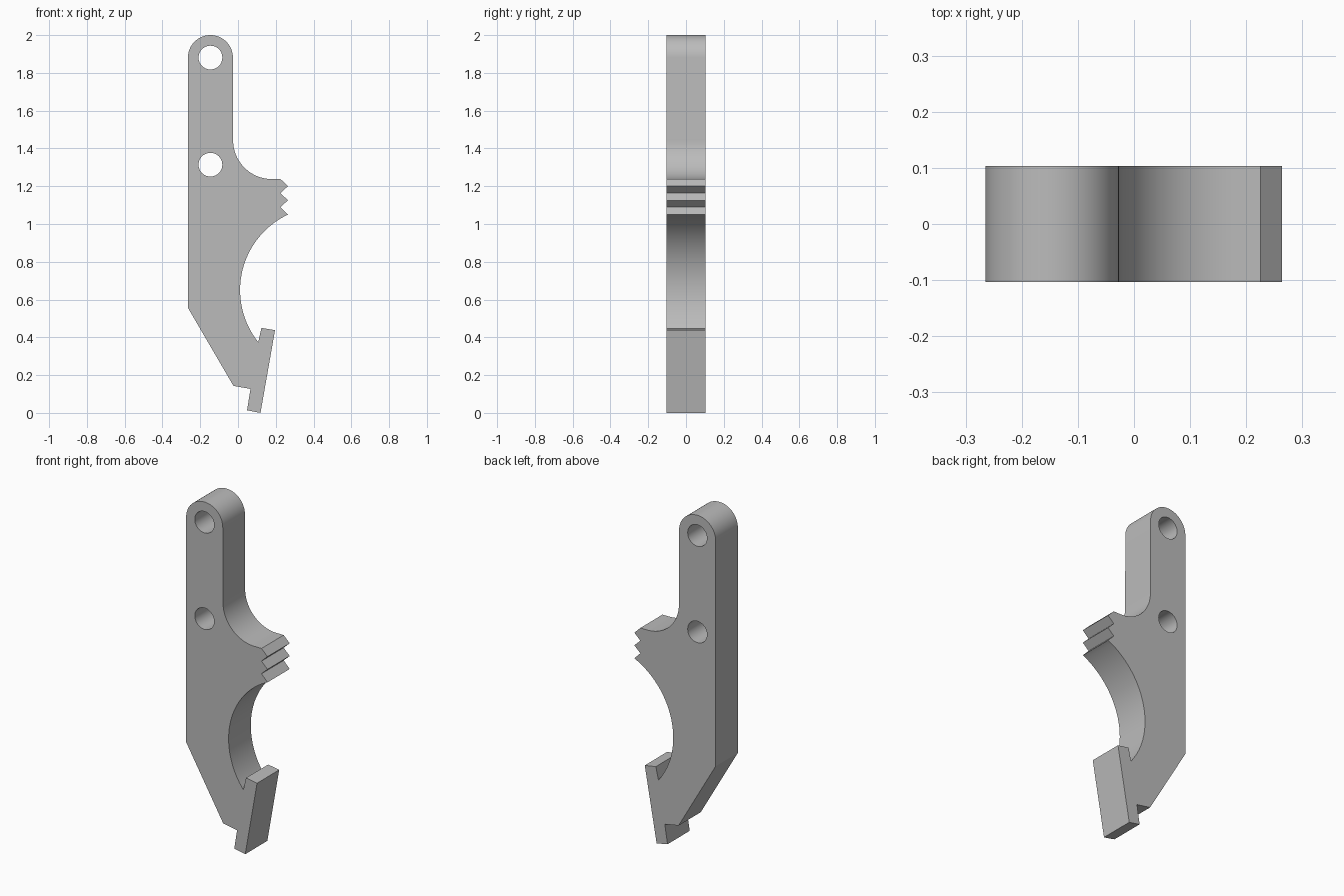
import bpy
import bmesh
from math import sin, cos, radians, pi

cube = bpy.data.objects.get("Cube")
if cube:
    bpy.data.objects.remove(cube, do_unlink=True)

HALF_DEPTH = 0.103
ARM_X, ARM_R = -0.146, 0.119
HOLE_R = 0.063
TOP_Z, LOW_HOLE_Z = 1.881, 1.314


def arc(cx, cz, r, start, end, n):
    """Points along an arc, angles in degrees."""
    return [(cx + r * cos(radians(start + (end - start) * i / n)),
             cz + r * sin(radians(start + (end - start) * i / n)))
            for i in range(n + 1)]


# Outline of the plate, clockwise from the rounded top
outline = arc(ARM_X, TOP_Z, ARM_R, 180, 0, 32)
outline += arc(0.179, 1.443, 0.205, 180, 270, 24)            # inner fillet
for i in range(3):                                           # teeth
    z = 1.238 - i * 0.0745
    outline += [(0.225, z), (0.264, z - 0.038)]
outline[-1] = (0.264, 1.049)
outline += arc(0.453, 0.65, 0.442, 116, 218.5, 40)           # round recess
outline += [(0.124, 0.45), (0.196, 0.438), (0.119, 0.0),     # slanted foot bar
            (0.048, 0.014), (0.066, 0.127), (-0.024, 0.143),
            (-0.265, 0.556)]

# Filled curve with two bolt holes, extruded to thickness
curve = bpy.data.curves.new("bracket_profile", "CURVE")
curve.dimensions = "2D"
curve.fill_mode = "BOTH"
curve.extrude = HALF_DEPTH
holes = [arc(ARM_X, z, HOLE_R, 0, 360, 40)[:-1] for z in (TOP_Z, LOW_HOLE_Z)]
for loop in [outline] + holes:
    spline = curve.splines.new("POLY")
    spline.points.add(len(loop) - 1)
    for point, (x, z) in zip(spline.points, loop):
        point.co = (x, z, 0, 1)
    spline.use_cyclic_u = True

profile = bpy.data.objects.new("bracket_profile", curve)
bpy.context.collection.objects.link(profile)
bpy.context.view_layer.update()
mesh = bpy.data.meshes.new_from_object(
    profile.evaluated_get(bpy.context.evaluated_depsgraph_get()))
bpy.data.objects.remove(profile, do_unlink=True)

# Weld the caps to the walls and stand the plate upright
bm = bmesh.new()
bm.from_mesh(mesh)
bmesh.ops.remove_doubles(bm, verts=bm.verts, dist=0.0005)
for v in bm.verts:
    v.co = (v.co.x, -v.co.z, v.co.y)
bmesh.ops.recalc_face_normals(bm, faces=bm.faces)
bm.to_mesh(mesh)
bm.free()

bracket = bpy.data.objects.new("bracket", mesh)
mesh.name = "bracket"
bpy.context.collection.objects.link(bracket)

# Plain grey finish
grey = bpy.data.materials.new("plain_grey")
grey.use_nodes = True
colour = (0.5, 0.5, 0.5, 1)
grey.diffuse_color = colour
grey.node_tree.nodes["Principled BSDF"].inputs["Base Color"].default_value = colour
mesh.materials.clear()
mesh.materials.append(grey)

bpy.ops.object.select_all(action="DESELECT")
bracket.select_set(True)
bpy.context.view_layer.objects.active = bracket
bpy.ops.object.shade_smooth_by_angle(angle=radians(25))
